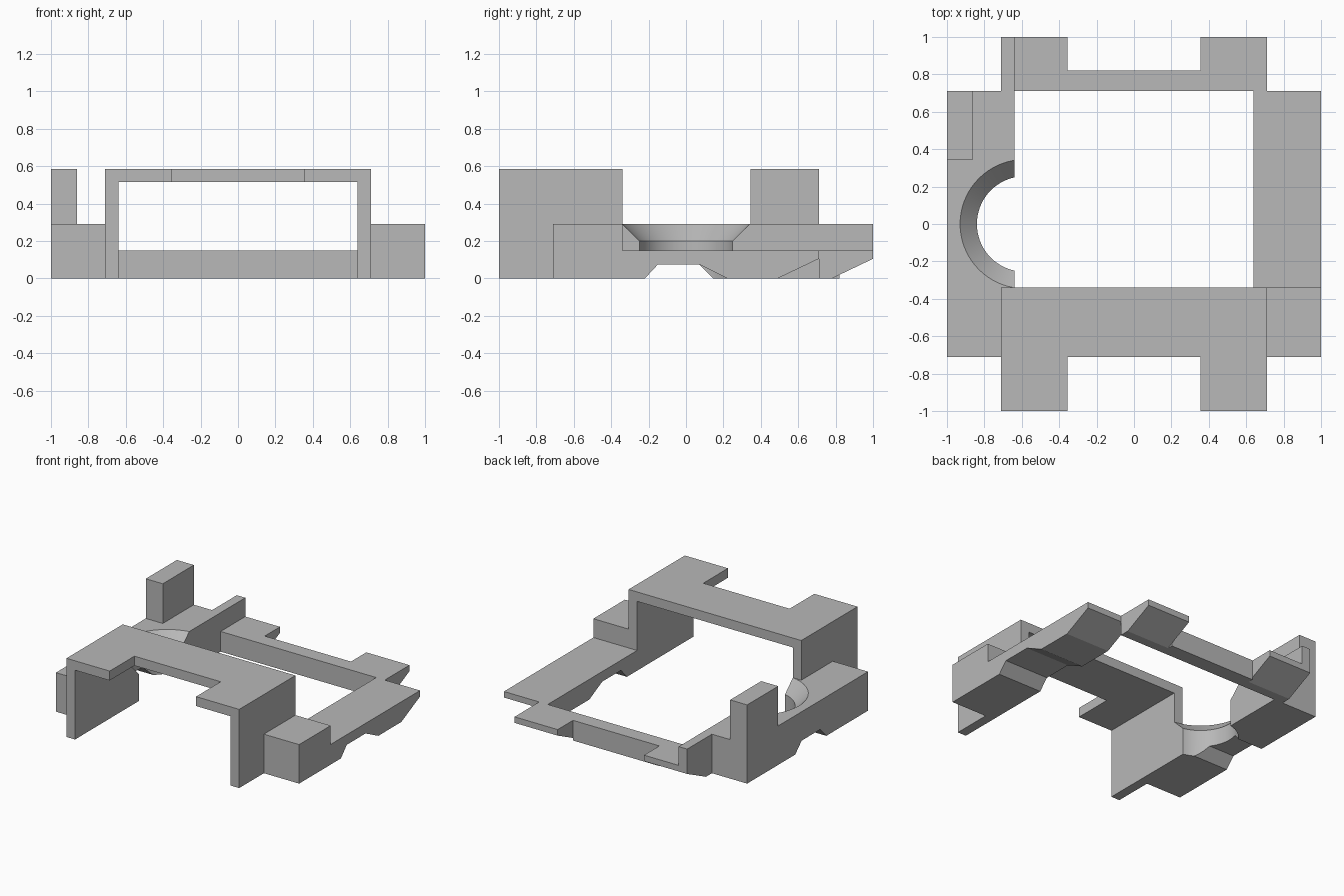
import bpy
import bmesh
from math import radians, tau
from mathutils import Vector

cube = bpy.data.objects.get("Cube")
if cube:
    bpy.data.objects.remove(cube)

GREY = (0.48, 0.48, 0.48, 1)
mat = bpy.data.materials.new("plain grey")
mat.use_nodes = True
mat.diffuse_color = GREY
mat.node_tree.nodes["Principled BSDF"].inputs["Base Color"].default_value = GREY

# Shared dimensions
INNER, OUTER, TAB = 0.64, 0.71, 0.355    # leg faces and tab edge in x
FRONT, BACK = -0.34, 0.71                # rail ends in y
LOW, MID, HIGH = 0.15, 0.29, 0.585       # top heights
PLATE = 0.515                            # underside of the bridge


def make_object(name, bm):
    bmesh.ops.recalc_face_normals(bm, faces=bm.faces)
    mesh = bpy.data.meshes.new(name)
    bm.to_mesh(mesh)
    bm.free()
    mesh.materials.append(mat)
    obj = bpy.data.objects.new(name, mesh)
    bpy.context.collection.objects.link(obj)
    return obj


def prism(name, outline, axis, start, end):
    """Extrude a flat outline along x (outline is y, z) or z (outline is x, y)."""
    bm = bmesh.new()
    if axis == "x":
        points = [Vector((start, a, b)) for a, b in outline]
        move = Vector((end - start, 0, 0))
    else:
        points = [Vector((a, b, start)) for a, b in outline]
        move = Vector((0, 0, end - start))
    face = bm.faces.new([bm.verts.new(p) for p in points])
    result = bmesh.ops.extrude_face_region(bm, geom=[face], use_keep_orig=True)
    moved = [v for v in result["geom"] if isinstance(v, bmesh.types.BMVert)]
    bmesh.ops.translate(bm, verts=moved, vec=move)
    return make_object(name, bm)


def box(name, x, y, z):
    outline = [(x[0], y[0]), (x[1], y[0]), (x[1], y[1]), (x[0], y[1])]
    return prism(name, outline, "z", *z)


# Front bridge: raised plate with two forward tabs
half = [(TAB, -0.71), (TAB, -1), (OUTER, -1), (OUTER, FRONT)]
prism("bridge_plate", half + [(-x, y) for x, y in reversed(half)], "z", PLATE, HIGH)

# Mirrored pairs: bridge legs, front side blocks and sloped rear tabs
tab_side = [(BACK, 0), (0.78, 0), (1, 0.105), (1, LOW), (BACK, LOW)]
for side, s in (("left", 1), ("right", -1)):
    box(side + "_bridge_leg", (s * INNER, s * OUTER), (-1, FRONT), (0, PLATE))
    box(side + "_front_block", (s * OUTER, s), (-0.71, FRONT), (0, MID))
    prism(side + "_rear_tab", tab_side, "x", s * TAB, s * (OUTER if s > 0 else INNER))

# Rear crossbar between the tabs
box("rear_crossbar", (-TAB, TAB), (BACK, 0.82), (0, LOW))

# Tall strip beside the right rear tab
strip_side = [(y, MID if z == LOW else z) for y, z in tab_side]
prism("rear_strip", strip_side, "x", -OUTER, -INNER)

# Low left rail with an underside notch and sloped rear end
notch = [(FRONT, 0), (-0.22, 0), (-0.15, 0.075), (0.07, 0.075)]
left_side = notch + [(0.22, 0), (0.49, 0), (BACK, 0.105), (BACK, LOW), (FRONT, LOW)]
prism("left_rail", left_side, "x", INNER, 1)

# Taller right rail with a square rear end, and its corner post
right_side = notch + [(0.145, 0), (BACK, 0), (BACK, MID), (FRONT, MID)]
right_rail = prism("right_rail", right_side, "x", -1, -INNER)
box("corner_post", (-1, -0.86), (0.345, BACK), (MID, HIGH))

# Countersunk round hole cut into the inner side of the right rail
bm = bmesh.new()
profile = [(0, -0.1), (0.255, -0.1), (0.255, 0.2), (0.345, MID), (0.365, 0.31), (0, 0.31)]
verts = [bm.verts.new((r, 0, z)) for r, z in profile]
edges = [bm.edges.new(pair) for pair in zip(verts, verts[1:])]
bmesh.ops.spin(bm, geom=verts + edges, cent=(0, 0, 0), axis=(0, 0, 1),
               angle=tau, steps=72)
bmesh.ops.remove_doubles(bm, verts=bm.verts, dist=0.0001)
cutter = make_object("hole_cutter", bm)
cutter.location.x = -0.585
cutter.hide_render = True

cut = right_rail.modifiers.new("round_hole", "BOOLEAN")
cut.operation = "DIFFERENCE"
cut.solver = "EXACT"
cut.object = cutter
bpy.context.view_layer.update()
bpy.ops.object.select_all(action="DESELECT")
right_rail.select_set(True)
bpy.context.view_layer.objects.active = right_rail
bpy.ops.object.modifier_apply(modifier=cut.name)
bpy.data.objects.remove(cutter)
bpy.ops.object.shade_smooth_by_angle(angle=radians(25))
